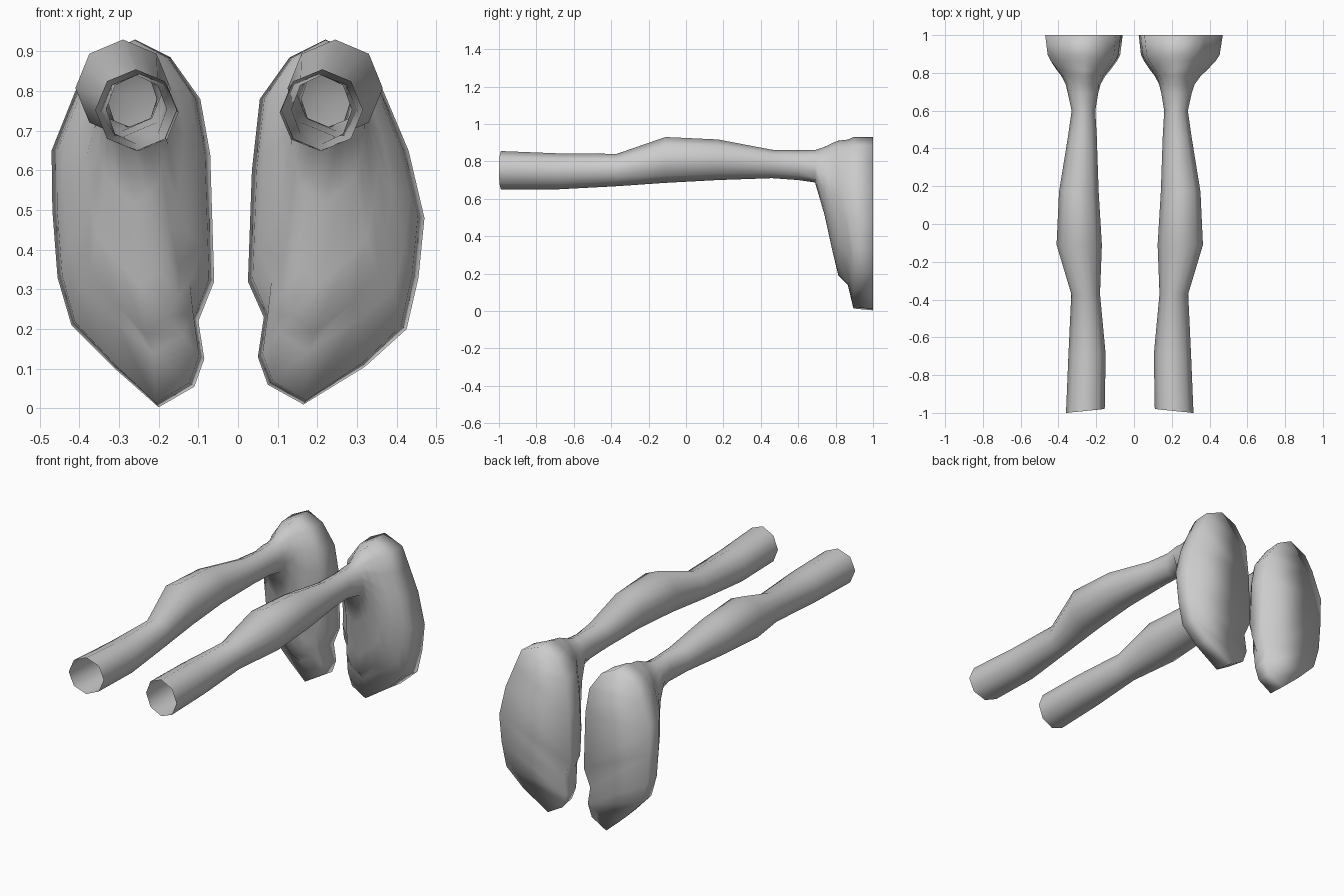
import bpy, bmesh, math

if "Cube" in bpy.data.objects:
    bpy.data.objects.remove(bpy.data.objects["Cube"])

N = 16  # ring points: octagon corners plus edge midpoints

# leg rings: y, outer x, inner x, bottom z, top z
LEG = [(-0.99, -.36, -.155, .65, .855), (-.69, -.347, -.15, .65, .843),
       (-.37, -.332, -.18, .667, .84), (-.11, -.41, -.17, .685, .93),
       (.17, -.397, -.187, .70, .917), (.46, -.35, -.197, .71, .862),
       (.60, -.33, -.205, .70, .86), (.69, -.35, -.19, .687, .86)]

# blend from ankle to sole outline: y, width blend, height blend
FOOT = [(.74, .10, .25), (.785, .30, .55), (.815, .50, .73),
        (.865, .78, .80), (.895, .90, .985), (1.0, 1, 1)]

# sole outlines seen from the front, from heel down the outer side
SOLE_L = [(-.26, .93), (-.36, .88), (-.41, .80), (-.47, .65), (-.468, .5),
          (-.455, .33), (-.42, .21), (-.31, .10), (-.2, .003), (-.11, .055),
          (-.085, .125), (-.10, .22), (-.06, .32), (-.07, .64),
          (-.095, .78), (-.17, .885)]
SOLE_R = [(.22, .93), (.33, .885), (.375, .78), (.43, .65), (.47, .48),
          (.455, .33), (.425, .2), (.32, .105), (.165, .01), (.075, .06),
          (.05, .13), (.065, .23), (.025, .32), (.035, .6),
          (.055, .78), (.13, .885)]


def octagon(x_out, x_in, z0, z1):
    cx, cz = (x_out + x_in) / 2, (z0 + z1) / 2
    rx, rz = (x_out - x_in) / 2, (z1 - z0) / 2
    pts = []
    for i in range(N):
        a = math.tau * i / N
        k = math.cos(math.pi / 8) if i % 2 else 1
        pts.append((cx + rx * k * math.sin(a), cz + rz * k * math.cos(a)))
    return pts


def build_leg(name, sole, mirror):
    bm = bmesh.new()
    flip = (lambda x: -.045 - x) if mirror else (lambda x: x)
    rings = []
    # tube with a slightly slanted open end
    for k, (y, xo, xi, z0, z1) in enumerate(LEG):
        ring = octagon(flip(xo), flip(xi), z0, z1)
        slant = .01 if k == 0 else 0
        rings.append([bm.verts.new((x, y - slant * math.sin(math.tau * i / N), z))
                      for i, (x, z) in enumerate(ring)])
    # foot flaring from the ankle to the sole
    ankle = ring
    for y, tx, tz in FOOT:
        rings.append([bm.verts.new((a[0] + (s[0] - a[0]) * tx, y,
                                    a[1] + (s[1] - a[1]) * tz))
                      for a, s in zip(ankle, sole)])
    for a, b in zip(rings, rings[1:]):
        for i in range(N):
            j = (i + 1) % N
            bm.faces.new((a[i], a[j], b[j], b[i]))
    # flat sole, bridged side to side
    s = rings[-1]
    bm.faces.new((s[0], s[1], s[15]))
    for i in range(1, 7):
        bm.faces.new((s[i], s[i + 1], s[15 - i], s[16 - i]))
    bm.faces.new((s[7], s[8], s[9]))
    bmesh.ops.recalc_face_normals(bm, faces=bm.faces[:])
    for f in bm.faces:
        f.smooth = True
    me = bpy.data.meshes.new(name)
    bm.to_mesh(me)
    bm.free()
    bpy.context.collection.objects.link(bpy.data.objects.new(name, me))


build_leg("left_leg_and_foot", SOLE_L, False)
build_leg("right_leg_and_foot", SOLE_R, True)
